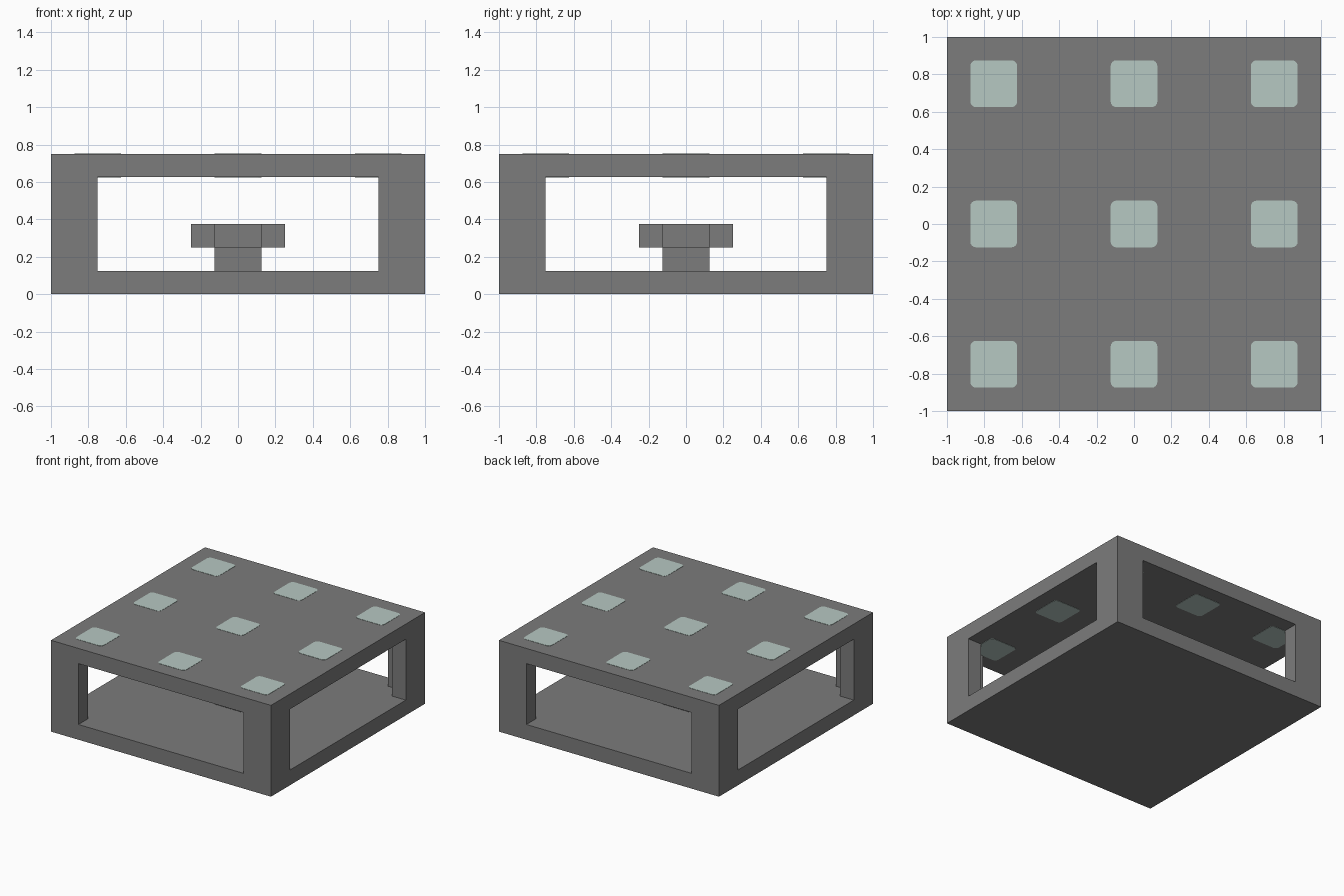
import bpy
import bmesh
from math import cos, sin, pi

cube = bpy.data.objects.get("Cube")
if cube:
    bpy.data.objects.remove(cube, do_unlink=True)


def make_material(name, rgb):
    mat = bpy.data.materials.new(name)
    mat.use_nodes = True
    mat.diffuse_color = (*rgb, 1)
    mat.node_tree.nodes["Principled BSDF"].inputs["Base Color"].default_value = (*rgb, 1)
    return mat


GRAY = make_material("stone gray", (0.2, 0.2, 0.2))
PALE = make_material("pale green", (0.47, 0.58, 0.54))


def prism(name, quadrant, bottom, top, mat, center=(0, 0)):
    """Extrude a plan outline made of one quadrant turned four times."""
    bm = bmesh.new()
    verts = []
    for turn in range(4):
        c, s = round(cos(turn * pi / 2)), round(sin(turn * pi / 2))
        verts += [bm.verts.new((x * c - y * s, x * s + y * c, bottom)) for x, y in quadrant]
    base = bm.faces.new(verts)
    grown = bmesh.ops.extrude_face_region(bm, geom=[base])["geom"]
    upper = [v for v in grown if isinstance(v, bmesh.types.BMVert)]
    bmesh.ops.translate(bm, verts=upper, vec=(0, 0, top - bottom))
    bmesh.ops.recalc_face_normals(bm, faces=bm.faces)
    mesh = bpy.data.meshes.new(name)
    bm.to_mesh(mesh)
    bm.free()
    mesh.materials.append(mat)
    obj = bpy.data.objects.new(name, mesh)
    obj.location = (*center, 0)
    bpy.context.collection.objects.link(obj)
    return obj


# Hollow block with a wide opening in every side and L-shaped corner posts
shell = prism("shell", [(1, 1)], 0, 0.75, GRAY)
cavity = prism("cavity_cutter",
               [(1.2, 0.75), (0.875, 0.75), (0.875, 0.875), (0.75, 0.875), (0.75, 1.2)],
               0.125, 0.625, GRAY)
cavity.hide_render = True
cut = shell.modifiers.new("openings", "BOOLEAN")
cut.operation = "DIFFERENCE"
cut.solver = "EXACT"
cut.object = cavity
bpy.context.view_layer.objects.active = shell
bpy.ops.object.modifier_apply(modifier=cut.name)
bpy.data.objects.remove(cavity, do_unlink=True)

# Pedestal in the middle: square stem under a plus-shaped head
prism("pedestal_stem", [(0.125, 0.125)], 0.125, 0.25, GRAY)
prism("pedestal_head", [(0.25, 0.125), (0.125, 0.125), (0.125, 0.25)], 0.25, 0.375, GRAY)

# Rounded pale tiles on the roof and on the ceiling below it
HALF, RADIUS, STEPS = 0.125, 0.03, 4
corner = [(HALF - RADIUS + RADIUS * cos(i * pi / 2 / STEPS),
           HALF - RADIUS + RADIUS * sin(i * pi / 2 / STEPS)) for i in range(STEPS + 1)]
for side, level in (("roof", 0.75), ("ceiling", 0.625)):
    for x in (-0.75, 0, 0.75):
        for y in (-0.75, 0, 0.75):
            prism(side + "_tile", corner, level - 0.002, level + 0.002, PALE, (x, y))
